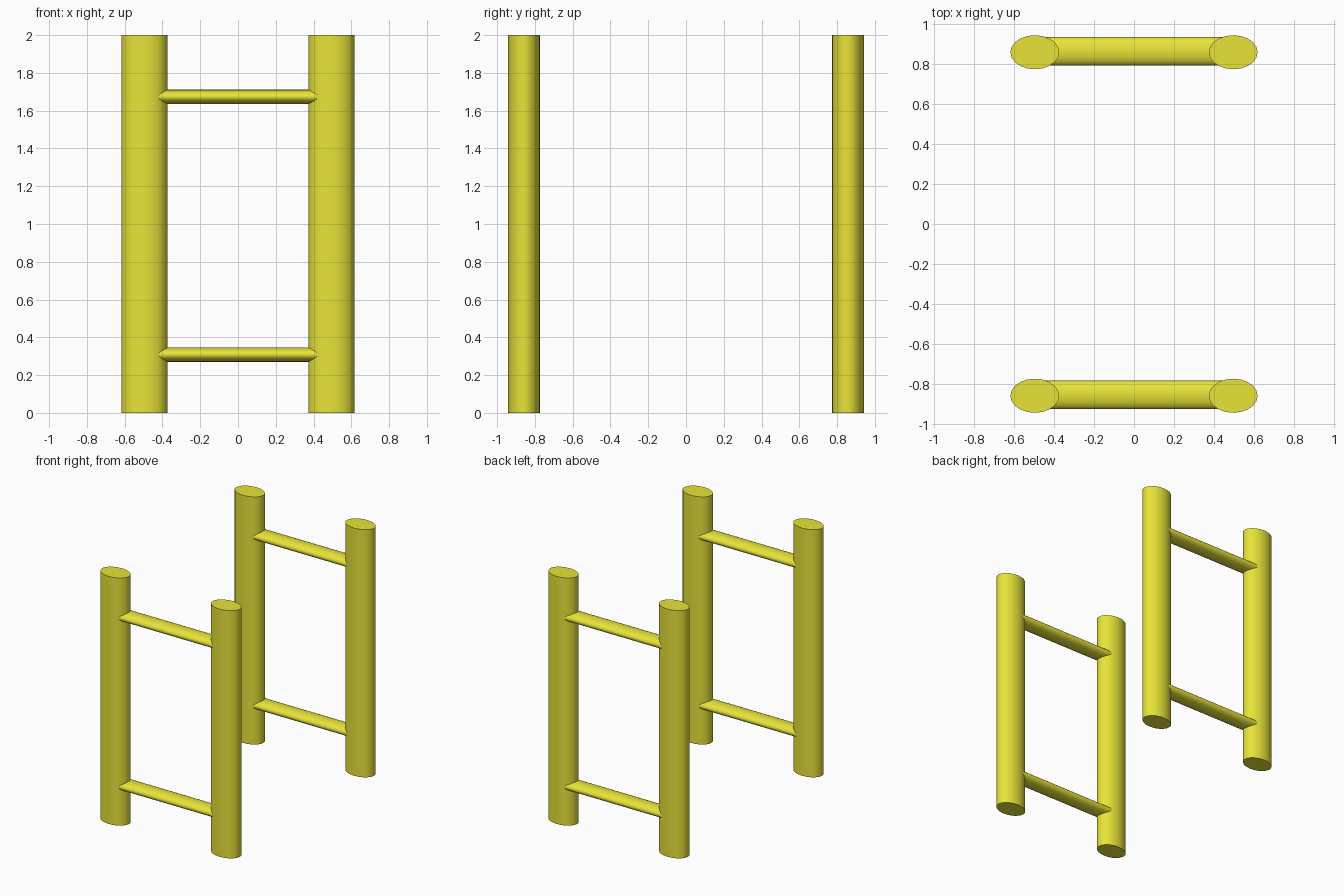
import bpy
import math

if "Cube" in bpy.data.objects:
    bpy.data.objects.remove(bpy.data.objects["Cube"])

yellow = bpy.data.materials.new("yellow_paint")
yellow.diffuse_color = (0.80, 0.77, 0.04, 1)
yellow.use_nodes = True
yellow.node_tree.nodes["Principled BSDF"].inputs["Base Color"].default_value = yellow.diffuse_color


def oval_bar(name, loc, radii, length, along_x=False):
    """Elliptical cylinder, upright or lying along x."""
    bpy.ops.mesh.primitive_cylinder_add(vertices=20, radius=1, depth=length)
    ob = bpy.context.object
    ob.name = name
    ob.scale = (radii[0], radii[1], 1)
    if along_x:
        ob.rotation_euler = (0, math.pi / 2, 0)
    ob.location = loc
    bpy.ops.object.transform_apply(location=False, rotation=True, scale=True)
    bpy.ops.object.shade_smooth_by_angle(angle=math.radians(35))
    ob.data.materials.append(yellow)
    return ob


# Two identical ladder frames, front and back
for side, y in (("front", -0.857), ("back", 0.857)):
    # Upright oval posts
    for hand, x in (("left", -0.495), ("right", 0.495)):
        oval_bar(f"{side}_{hand}_post", (x, y, 1.0), (0.122, 0.085), 2.0)
    # Flattened cross rails, ends buried in the posts
    for level, z in (("lower", 0.308), ("upper", 1.673)):
        oval_bar(f"{side}_{level}_rail", (0, y + 0.004, z), (0.038, 0.071), 0.99, True)
